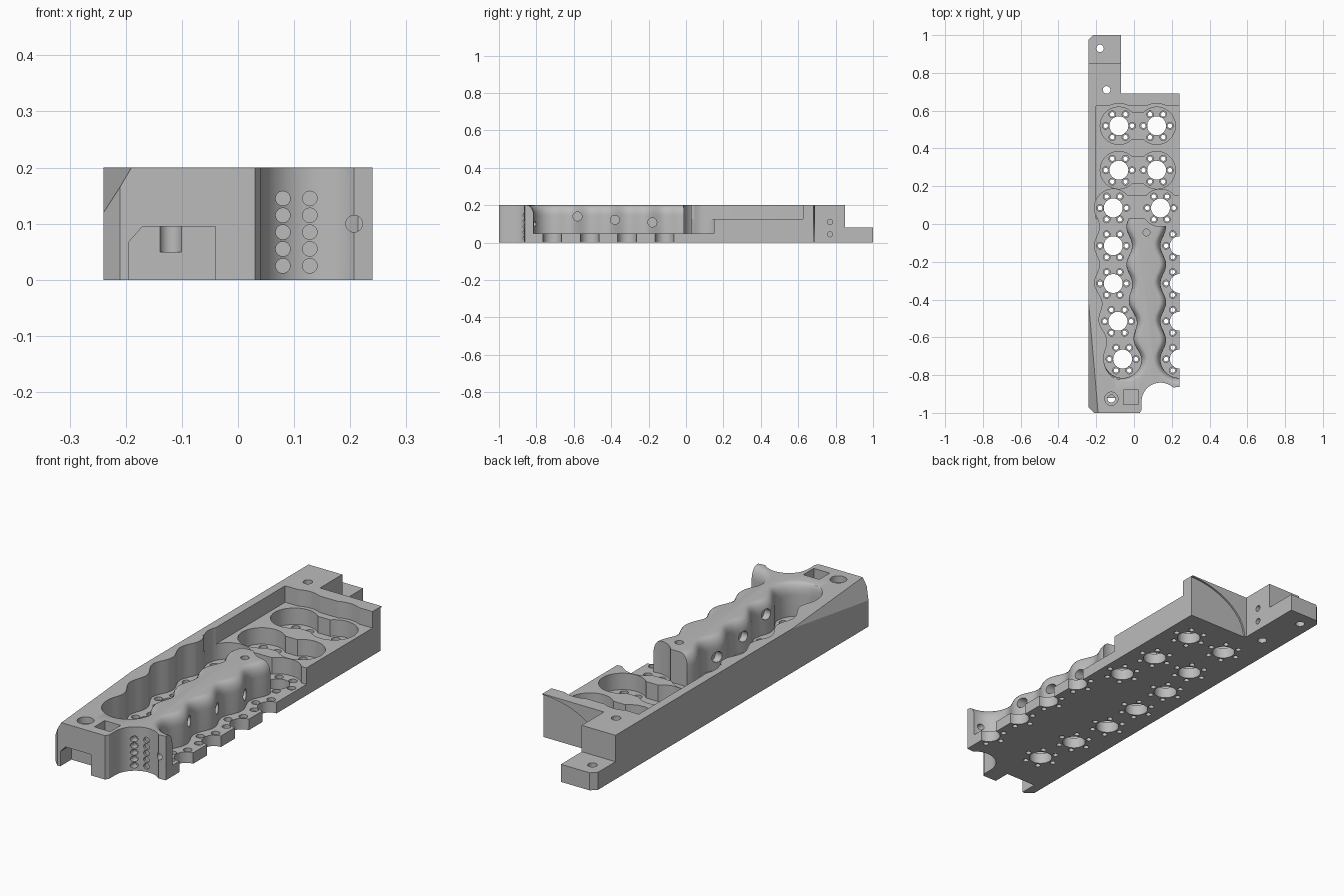
import bpy, bmesh
from math import sin, cos, pi, radians
from mathutils import Vector

old = bpy.data.objects.get("Cube")
if old:
    bpy.data.objects.remove(old, do_unlink=True)

grey = bpy.data.materials.new("plain_grey")
grey.use_nodes = True
COLOR = (0.5, 0.5, 0.5, 1)
grey.diffuse_color = COLOR
grey.node_tree.nodes["Principled BSDF"].inputs["Base Color"].default_value = COLOR


def loft(bm, loops):
    """Closed solid through equal-length loops of points."""
    rings = [[bm.verts.new(p) for p in loop] for loop in loops]
    n = len(rings[0])
    for a, b in zip(rings, rings[1:]):
        for i in range(n):
            j = (i + 1) % n
            bm.faces.new((a[i], a[j], b[j], b[i]))
    bm.faces.new(rings[0][::-1])
    bm.faces.new(rings[-1])


def place(pts, h, axis):
    if axis == "Z":
        return [(u, v, h) for u, v in pts]
    if axis == "Y":
        return [(u, h, v) for u, v in pts]
    return [(h, u, v) for u, v in pts]


def prism(bm, pts, lo, hi, axis="Z"):
    loft(bm, [place(pts, lo, axis), place(pts, hi, axis)])


def arc(cx, cy, r, a0=0, a1=360, n=40, ry=None):
    full = abs(a1 - a0) == 360
    steps = n if full else n + 1
    return [(cx + r * cos(radians(a0 + (a1 - a0) * i / n)),
             cy + (ry or r) * sin(radians(a0 + (a1 - a0) * i / n))) for i in range(steps)]


def rect(x0, y0, x1, y1):
    return [(x0, y0), (x1, y0), (x1, y1), (x0, y1)]


def make_object(name, bm):
    bmesh.ops.recalc_face_normals(bm, faces=bm.faces)
    mesh = bpy.data.meshes.new(name)
    bm.to_mesh(mesh)
    bm.free()
    mesh.materials.append(grey)
    ob = bpy.data.objects.new(name, mesh)
    bpy.context.scene.collection.objects.link(ob)
    return ob


# Body outline with the scooped front corner and the narrow rear arm
outline = [(-0.24, -0.97), (-0.21, -1), (0.03, -1), (0.04, -0.985)]
outline += arc(0.14, -0.94, 0.1, 180, 48, 28)
outline += [(0.24, -0.862), (0.24, 0.69), (-0.07, 0.69), (-0.07, 1), (-0.215, 1), (-0.24, 0.975)]
bm = bmesh.new()
prism(bm, outline, 0, 0.2)

# Long sloping chamfer on the front left edge
a, b, c = Vector((-0.24, -1, 0.115)), Vector((-0.19, -1, 0.2)), Vector((-0.24, -0.42, 0.2))
normal = (b - a).cross(c - a)
if normal.x > 0:
    normal.negate()
cut = bmesh.ops.bisect_plane(bm, geom=bm.verts[:] + bm.edges[:] + bm.faces[:],
                             plane_co=a, plane_no=normal, clear_outer=True)
bmesh.ops.holes_fill(bm, edges=[e for e in bm.edges if e.is_boundary])
body = make_object("manifold_body", bm)
bpy.context.view_layer.objects.active = body


def carve(build):
    """Subtract the solid made by build(bm) from the body."""
    cutter_bm = bmesh.new()
    build(cutter_bm)
    cutter = make_object("cutter", cutter_bm)
    cutter.hide_render = True
    mod = body.modifiers.new("carve", "BOOLEAN")
    mod.operation, mod.solver, mod.object = "DIFFERENCE", "EXACT", cutter
    bpy.ops.object.modifier_apply(modifier=mod.name)
    bpy.data.objects.remove(cutter, do_unlink=True)


def carve_prism(pts, lo, hi, axis="Z"):
    carve(lambda m: prism(m, pts, lo, hi, axis))


FLOOR, SHELF, TOP = 0.05, 0.125, 0.3
FRONT, REAR = -0.715, 0.085


def center_x(y):
    return -0.11 + 0.125 * max(0, -0.315 - y)


def half_width(y):
    return 0.085 + 0.015 * cos(2 * pi * (y - FRONT) / 0.2)


def steps(y0, y1, n=64):
    return [y0 + (y1 - y0) * i / n for i in range(n + 1)]


def left_channel(d):
    pts = [(center_x(y) + half_width(y) + d, y) for y in steps(REAR, FRONT)]
    for i in range(1, 24):
        t = pi * i / 24
        r = 0.1 + d * (1 + cos(t)) / 2
        pts.append((center_x(FRONT) + r * cos(t), FRONT - r * sin(t)))
    pts += [(center_x(y) - half_width(y), y) for y in steps(FRONT, REAR)]
    return pts + arc(center_x(REAR), REAR, 0.1, 180, 0, 24)[1:-1]


def right_channel(d):
    pts = [(0.24 - half_width(y) - d, y) for y in steps(0.05, FRONT)]
    pts += arc(0.24, FRONT, 0.1 + d, 180, 270, 14)[1:]
    return pts + [(0.4, FRONT - 0.1 - d), (0.4, 0.05)]


def channel(shape):
    """Wavy channel whose rib side rolls outward at the top."""
    levels = [(FLOOR, 0)]
    for i in range(7):
        t = pi / 2 * i / 6
        levels.append((0.145 + 0.055 * sin(t), 0.036 * (1 - cos(t))))
    levels.append((TOP, 0.036))
    carve(lambda m: loft(m, [place(shape(d), z, "Z") for z, d in levels]))


# Stepped rear deck, then the wavy channels that leave the central rib
carve_prism(rect(-0.2, 0.03, 0.4, 0.625), SHELF, TOP)
for x in (-0.08, 0.12):
    carve_prism(arc(x, 0.52, 0.118), SHELF, TOP)
channel(left_channel)
channel(right_channel)
carve_prism(rect(-0.1, 0.03, 0.4, 0.15), FLOOR, TOP)
carve_prism(arc(0.14, REAR, 0.099), FLOOR, TOP)

# Paired round pockets joined by a neck
for y in (0.285, 0.52):
    for x in (-0.08, 0.12):
        carve_prism(arc(x, y, 0.099), FLOOR, TOP)
    carve_prism(rect(-0.05, y - 0.07, 0.09, y + 0.07), FLOOR, TOP)

# Rear tab, front foot notch, square socket and rear curved relief
carve_prism(rect(-0.4, 0.85, 0.1, 1.2), 0.08, TOP)
carve_prism([(-0.195, -0.1), (-0.04, -0.1), (-0.04, 0.095), (-0.17, 0.095), (-0.195, 0.067)],
            -1.1, -0.92, "Y")
carve_prism(rect(-0.055, -0.955, 0.025, -0.88), 0.12, TOP)
carve_prism(arc(0.24, 0, 0.3, ry=0.195, n=64), 0.682, 0.75, "Y")

# Bores with a ring of six counterbored screw holes
bores = [(x, y) for y in (0.285, 0.52) for x in (-0.08, 0.12)] + [(0.14, REAR)]
bores += [(center_x(y), y) for y in steps(FRONT, REAR, 4)]
bores += [(0.24, y) for y in steps(FRONT, -0.115, 3)]


def bore_holes(m):
    for x, y in bores:
        prism(m, arc(x, y, 0.05), -0.1, 0.07)
        for sx, sy in arc(x, y, 0.07, n=6):
            profile = [(-0.1, 0.012), (0.035, 0.012), (0.035, 0.018), (0.07, 0.018)]
            loft(m, [place(arc(sx, sy, r, n=16), z, "Z") for z, r in profile])


carve(bore_holes)


# Small drilled holes
def drilled(m):
    for x in (0.08, 0.128):
        for i in range(5):
            prism(m, arc(x, 0.025 + 0.03 * i, 0.013, n=20), -0.97, -0.832, "Y")
    prism(m, arc(0.207, 0.1, 0.015, n=20), -0.95, -0.78, "Y")
    for y, z in ((-0.58, 0.14), (-0.38, 0.122), (-0.18, 0.108)):
        prism(m, arc(y, z, 0.024, n=24), 0.12, 0.26, "X")
        x = center_x(y) + 0.06
        prism(m, arc(y, z, 0.024, n=24), x, x + 0.045, "X")
    for z in (0.045, 0.11):
        prism(m, arc(0.77, z, 0.014, n=20), -0.11, 0, "X")
    prism(m, arc(-0.18, 0.93, 0.02, n=24), -0.1, TOP)
    prism(m, arc(-0.145, 0.71, 0.02, n=24), -0.1, TOP)
    prism(m, arc(0.066, -0.045, 0.018, n=24), 0.1, TOP)
    profile = [(0.05, 0.02), (0.17, 0.02), (0.17, 0.035), (TOP, 0.035)]
    loft(m, [place(arc(-0.12, -0.925, r, n=28), z, "Z") for z, r in profile])


carve(drilled)

# Smooth shading with sharp edges kept
bpy.ops.object.select_all(action="DESELECT")
body.select_set(True)
bpy.context.view_layer.objects.active = body
bpy.ops.object.shade_smooth_by_angle(angle=radians(30))
